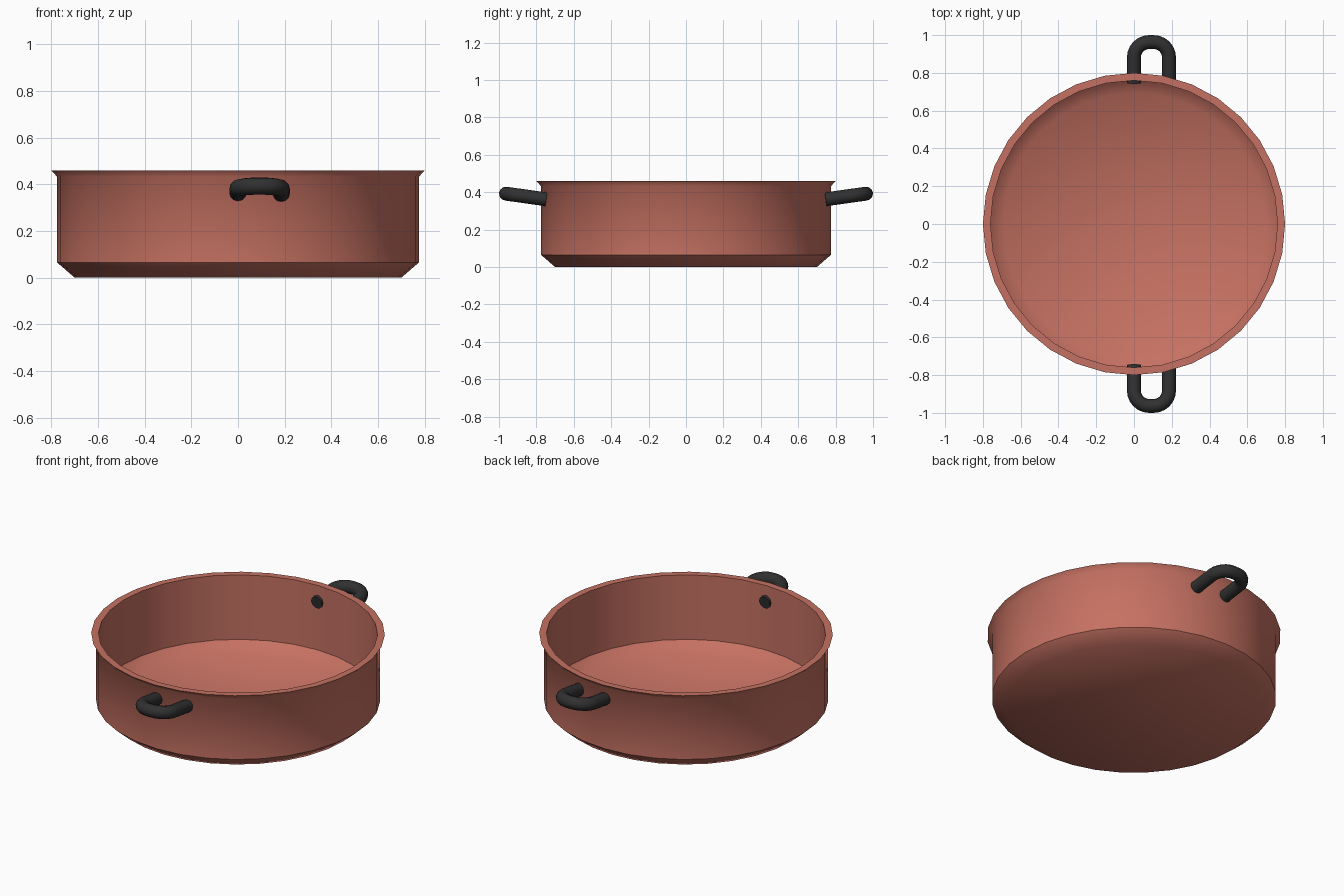
import bpy, bmesh, math

cube = bpy.data.objects.get("Cube")
if cube:
    bpy.data.objects.remove(cube, do_unlink=True)

SIDES = 32
SLOPE = 0.14          # upward tilt of the handles


def make_material(name, rgb):
    mat = bpy.data.materials.new(name)
    mat.use_nodes = True
    mat.diffuse_color = (*rgb, 1)
    bsdf = next(n for n in mat.node_tree.nodes if n.type == 'BSDF_PRINCIPLED')
    bsdf.inputs["Base Color"].default_value = (*rgb, 1)
    return mat


def select_only(obj):
    bpy.ops.object.select_all(action='DESELECT')
    obj.select_set(True)
    bpy.context.view_layer.objects.active = obj


def lathe(name, profile, mat):
    """Turn a closed-ended (radius, height) profile around z."""
    bm = bmesh.new()
    rings = []
    for r, z in profile:
        rings.append([bm.verts.new((r * math.cos(a), r * math.sin(a), z))
                      for a in (math.tau * i / SIDES for i in range(SIDES))])
    for low, high in zip(rings, rings[1:]):
        for i in range(SIDES):
            j = (i + 1) % SIDES
            bm.faces.new((low[i], low[j], high[j], high[i]))
    bm.faces.new(rings[0][::-1])
    bm.faces.new(rings[-1])
    bmesh.ops.recalc_face_normals(bm, faces=bm.faces)
    mesh = bpy.data.meshes.new(name)
    bm.to_mesh(mesh)
    bm.free()
    mesh.materials.append(mat)
    obj = bpy.data.objects.new(name, mesh)
    bpy.context.collection.objects.link(obj)
    select_only(obj)
    bpy.ops.object.shade_smooth_by_angle(angle=math.radians(45))
    return obj


def handle(name, side, mat):
    """Rounded U-shaped tube; side is -1 for front, 1 for back."""
    left, right, start, end, bend = 0.0, 0.185, 0.747, 0.963, 0.08
    path = [(left, start)]
    for cx, first in ((left + bend, 180), (right - bend, 90)):
        for k in range(7):
            a = math.radians(first - 15 * k)
            path.append((cx + bend * math.cos(a), end - bend + bend * math.sin(a)))
    path.append((right, start))

    curve = bpy.data.curves.new(name, 'CURVE')
    curve.dimensions = '3D'
    curve.bevel_depth = 0.037
    curve.bevel_resolution = 4
    curve.use_fill_caps = True
    spline = curve.splines.new('POLY')
    spline.points.add(len(path) - 1)
    for point, (x, y) in zip(spline.points, path):
        point.co = (x, side * y, 0.362 + SLOPE * (y - start), 1)
    curve.materials.append(mat)
    obj = bpy.data.objects.new(name, curve)
    bpy.context.collection.objects.link(obj)
    select_only(obj)
    bpy.ops.object.convert(target='MESH')
    bpy.ops.object.shade_smooth_by_angle(angle=math.radians(45))


copper = make_material("terracotta copper", (0.56, 0.165, 0.122))
black = make_material("black handle", (0.03, 0.03, 0.03))

# Pan shell: underside, bevel, wall, flared rim, inner wall, inner bevel, floor
lathe("pan_body", [(0.70, 0.0), (0.775, 0.065), (0.775, 0.432), (0.80, 0.46),
                   (0.76, 0.46), (0.76, 0.072), (0.695, 0.016)], copper)

# Handles on front and back
handle("front_handle", -1, black)
handle("back_handle", 1, black)
